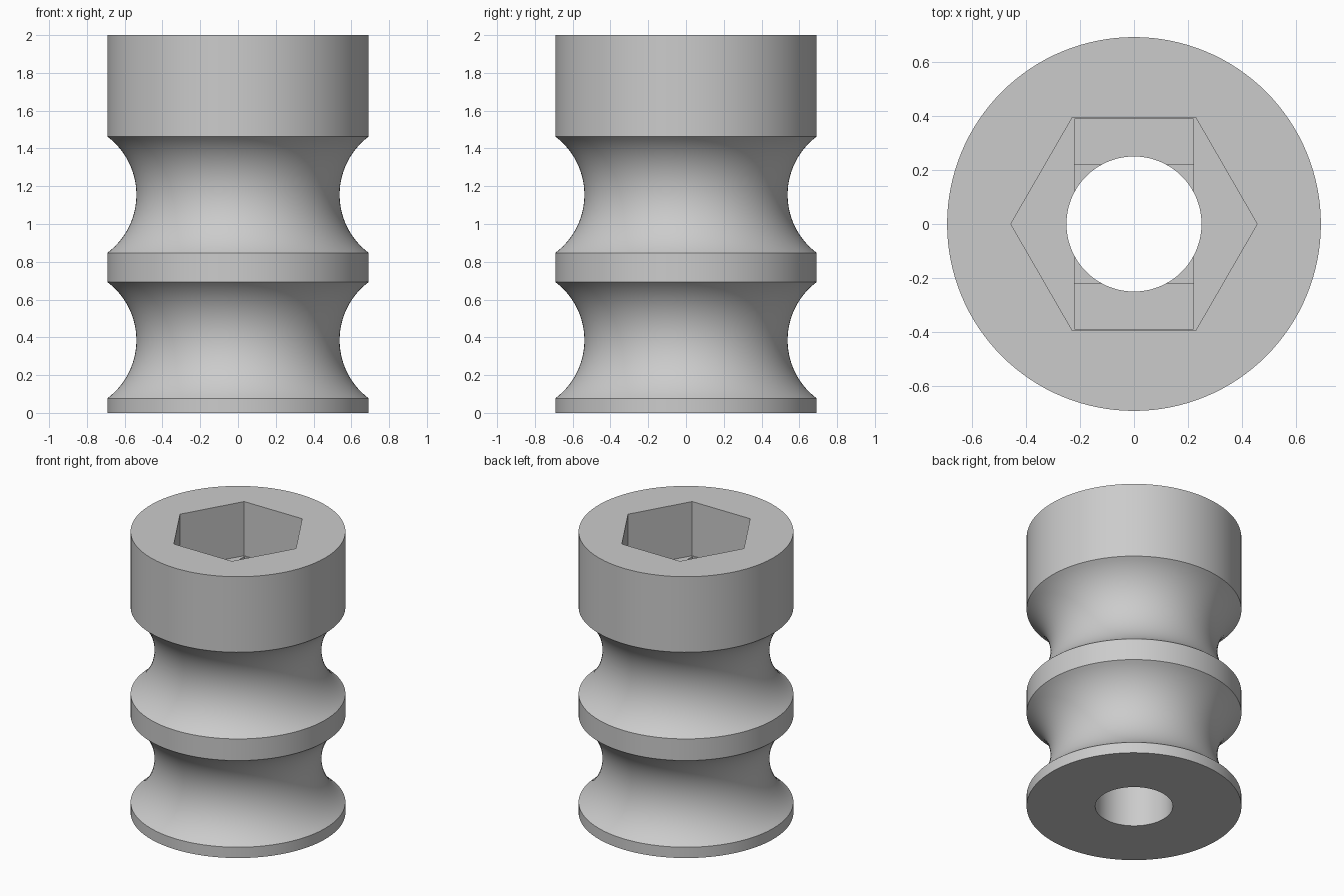
import bpy
import bmesh
from math import asin, cos, sin, pi, radians

cube = bpy.data.objects.get("Cube")
if cube:
    bpy.data.objects.remove(cube, do_unlink=True)

SEGMENTS = 128
HEIGHT, RADIUS = 2.0, 0.692
GROOVE_R, GROOVE_CENTRE = 0.385, 0.923   # arc radius and its distance from the axis
GROOVE_HEIGHTS = (0.385, 1.155)

grey = bpy.data.materials.new("grey plastic")
grey.use_nodes = True
colour = (0.6, 0.6, 0.6, 1)
grey.diffuse_color = colour
grey.node_tree.nodes["Principled BSDF"].inputs["Base Color"].default_value = colour


def make_object(name, bm):
    bmesh.ops.recalc_face_normals(bm, faces=bm.faces)
    mesh = bpy.data.meshes.new(name)
    bm.to_mesh(mesh)
    bm.free()
    mesh.materials.append(grey)
    obj = bpy.data.objects.new(name, mesh)
    bpy.context.collection.objects.link(obj)
    return obj


def lathe(name, profile):
    """Solid of revolution about z, with flat caps."""
    bm = bmesh.new()
    rings = [[bm.verts.new((r * cos(2 * pi * i / SEGMENTS), r * sin(2 * pi * i / SEGMENTS), z))
              for i in range(SEGMENTS)] for r, z in profile]
    for low, high in zip(rings, rings[1:]):
        for i in range(SEGMENTS):
            j = (i + 1) % SEGMENTS
            bm.faces.new((low[i], low[j], high[j], high[i]))
    bm.faces.new(rings[0])
    bm.faces.new(rings[-1])
    return make_object(name, bm)


def prism(name, outline, bottom, top):
    """Vertical extrusion of a flat outline."""
    bm = bmesh.new()
    face = bm.faces.new([bm.verts.new((x, y, bottom)) for x, y in outline])
    new = bmesh.ops.extrude_face_region(bm, geom=[face])["geom"]
    verts = [g for g in new if isinstance(g, bmesh.types.BMVert)]
    bmesh.ops.translate(bm, verts=verts, vec=(0, 0, top - bottom))
    return make_object(name, bm)


def polygon(radius, sides):
    return [(radius * cos(2 * pi * i / sides), radius * sin(2 * pi * i / sides)) for i in range(sides)]


def rectangle(x, y):
    return [(-x, -y), (x, -y), (x, y), (-x, y)]


# Outer body: a cylinder with two round grooves
half_angle = pi / 2 - asin((GROOVE_CENTRE - RADIUS) / GROOVE_R)
STEPS = 28
profile = [(RADIUS, 0)]
for centre in GROOVE_HEIGHTS:
    for k in range(STEPS + 1):
        a = half_angle * (2 * k / STEPS - 1)
        profile.append((GROOVE_CENTRE - GROOVE_R * cos(a), centre + GROOVE_R * sin(a)))
profile.append((RADIUS, HEIGHT))
body = lathe("grooved_spacer_body", profile)

# Nut pocket, two stepped bridging layers below it, and the through bore
cutters = [
    prism("hex_pocket_cutter", polygon(0.456, 6), 1.615, 2.2),
    prism("slot_step_cutter", rectangle(0.22, 0.388), 1.584, 1.75),
    prism("square_step_cutter", rectangle(0.22, 0.22), 1.553, 1.7),
    prism("bore_cutter", polygon(0.25, SEGMENTS), -0.2, 2.3),
]
bpy.ops.object.select_all(action="DESELECT")
body.select_set(True)
bpy.context.view_layer.objects.active = body
for cutter in cutters:
    cutter.hide_render = True
    cut = body.modifiers.new(cutter.name, "BOOLEAN")
    cut.operation = "DIFFERENCE"
    cut.solver = "EXACT"
    cut.object = cutter
    bpy.ops.object.modifier_apply(modifier=cut.name)
    bpy.data.objects.remove(cutter, do_unlink=True)

bpy.ops.object.shade_smooth_by_angle(angle=radians(25))
